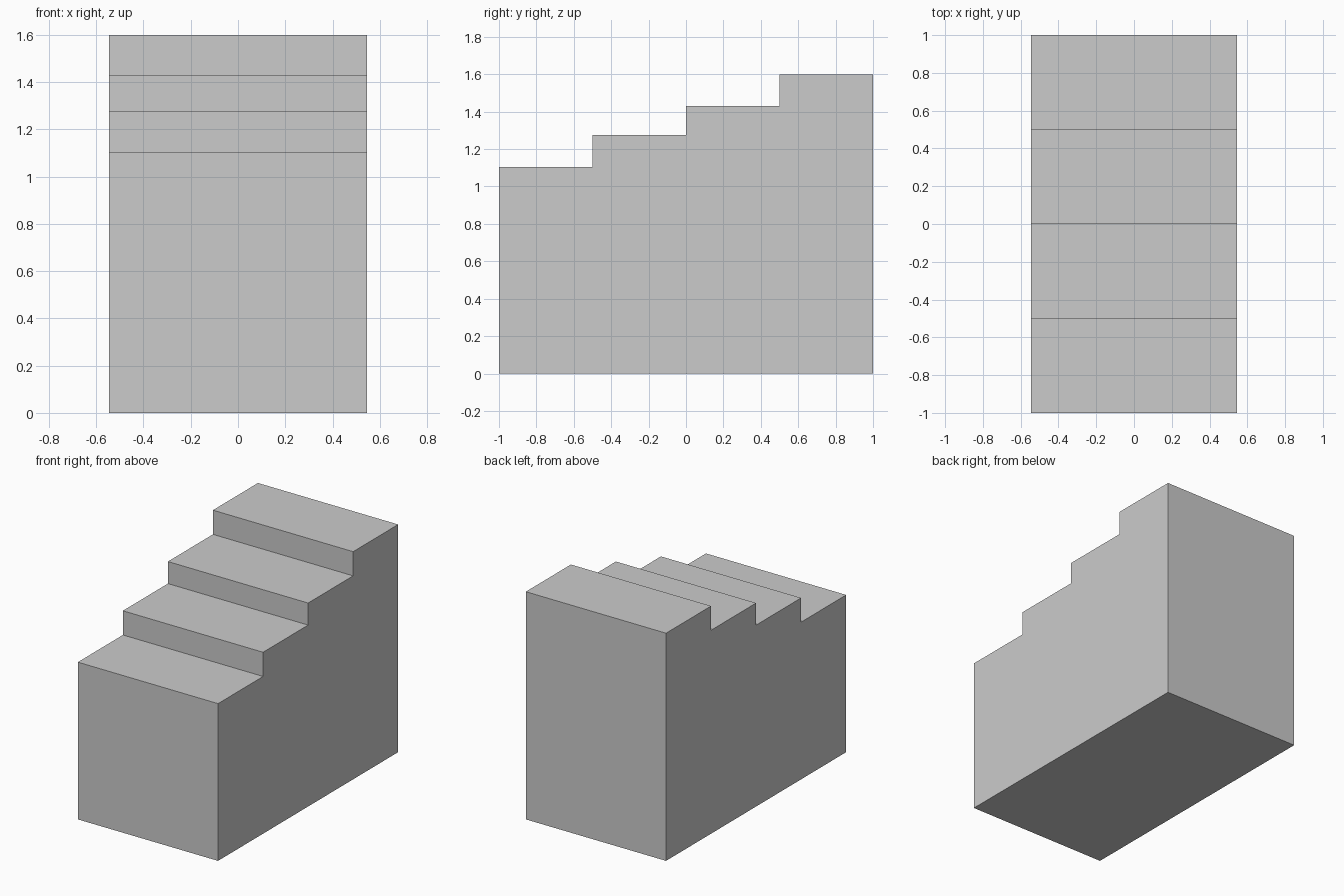
import bpy
import bmesh

if "Cube" in bpy.data.objects:
    bpy.data.objects.remove(bpy.data.objects["Cube"])

HALF_WIDTH = 0.545
STEP_DEPTH = 0.5
STEP_HEIGHTS = [1.105, 1.275, 1.43, 1.6]

# Side profile (y, z): flat base, then one tread and riser per step
profile = [(1.0, 0.0), (-1.0, 0.0)]
for i, z in enumerate(STEP_HEIGHTS):
    y = -1.0 + i * STEP_DEPTH
    profile += [(y, z), (y + STEP_DEPTH, z)]

# Extrude the profile across the width into a solid stair block
bm = bmesh.new()
side = bm.faces.new([bm.verts.new((-HALF_WIDTH, y, z)) for y, z in profile])
extruded = bmesh.ops.extrude_face_region(bm, geom=[side], use_keep_orig=True)
moved = [g for g in extruded["geom"] if isinstance(g, bmesh.types.BMVert)]
bmesh.ops.translate(bm, verts=moved, vec=(2 * HALF_WIDTH, 0, 0))
bmesh.ops.recalc_face_normals(bm, faces=bm.faces)

mesh = bpy.data.meshes.new("stair_block")
bm.to_mesh(mesh)
bm.free()
bpy.context.collection.objects.link(bpy.data.objects.new("stair_block", mesh))
